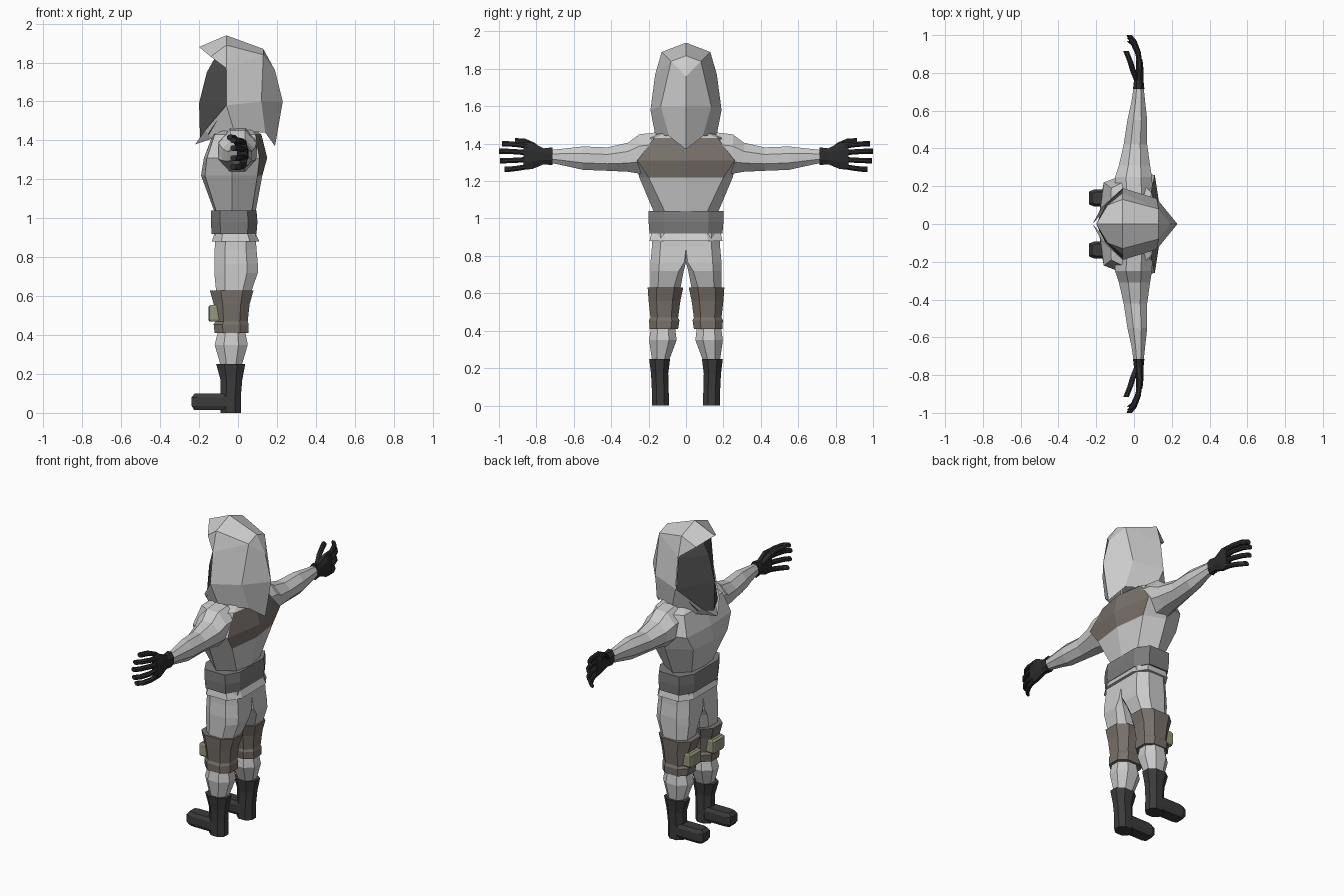
import bpy, bmesh


def material(name, rgb):
    m = bpy.data.materials.new(name)
    m.diffuse_color = (*rgb, 1)
    return m


BLACK = material("glove_black", (0.025, 0.025, 0.027))
BOOT = material("boot_black", (0.045, 0.045, 0.045))
MASK = material("mask_dark", (0.08, 0.08, 0.08))
BELT = material("belt_grey", (0.2, 0.2, 0.2))
BROWN = material("pad_brown", (0.19, 0.165, 0.145))
OLIVE = material("pouch_olive", (0.3, 0.31, 0.2))


def make(name, verts, faces, mats=(), mirror=True, slots=None):
    """Mesh object, mirrored left to right across y = 0."""
    me = bpy.data.meshes.new(name)
    me.from_pydata(verts, [], faces)
    for m in mats:
        me.materials.append(m)
    for i in slots or ():
        me.polygons[i].material_index = 1
    bm = bmesh.new()
    bm.from_mesh(me)
    bmesh.ops.remove_doubles(bm, verts=bm.verts, dist=0.0005)
    bmesh.ops.recalc_face_normals(bm, faces=bm.faces)
    bm.to_mesh(me)
    bm.free()
    ob = bpy.data.objects.new(name, me)
    bpy.context.collection.objects.link(ob)
    if mirror:
        mod = ob.modifiers.new("mirror", 'MIRROR')
        mod.use_axis = (False, True, False)
        mod.merge_threshold = 0.001
    return ob


def tube(name, rings, axis='z', mat=None, c=0.28, mirror=True):
    """Loft of chamfered rectangles: (t, x0, x1, b0, b1[, inner chamfer])."""
    verts, faces = [], []
    for t, a0, a1, b0, b1, *rest in rings:
        ci = rest[0] if rest else c
        u, v, ui, vi = (a1 - a0) * c, (b1 - b0) * c, (a1 - a0) * ci, (b1 - b0) * ci
        pts = [(a0 + u, b1), (a1 - u, b1), (a1, b1 - v), (a1, b0 + vi),
               (a1 - ui, b0), (a0 + ui, b0), (a0, b0 + vi), (a0, b1 - v)]
        verts += [(a, b, t) if axis == 'z' else (a, t, b) for a, b in pts]
    for r in range(len(rings) - 1):
        for k in range(8):
            j = (k + 1) % 8
            faces.append((r * 8 + k, r * 8 + j, r * 8 + 8 + j, r * 8 + 8 + k))
    n = len(verts)
    faces += [tuple(range(8)), tuple(range(n - 8, n))]
    return make(name, verts, faces, [mat] if mat else [], mirror)


# Hood: half shell, named points
P = dict(
    T=(-.06, 0, 1.94), V=(-.2, 0, 1.88), W=(-.14, .1, 1.83),
    S1=(-.06, .13, 1.89), S2=(-.06, .165, 1.77), S3=(-.06, .19, 1.58), S4=(-.02, .165, 1.45),
    B1=(.13, .08, 1.84), B3=(.12, .135, 1.6), B4=(.14, .09, 1.44),
    C1=(.13, 0, 1.87), C2=(.19, 0, 1.76), C3=(.23, 0, 1.6), C4=(.19, 0, 1.37),
    F1=(-.17, .09, 1.45), F2=(-.22, 0, 1.38), F3=(-.13, .1, 1.41))
keys = list(P)
hood = ["T V W S1", "S1 W S2", "T S1 B1 C1", "S1 S2 B1", "S2 S3 B3 B1", "C1 B1 C2",
        "B1 B3 C3 C2", "S3 S4 B4 B3", "B3 B4 C4 C3", "S3 F1 F3 S4", "F1 F2 F3"]
make("hood", list(P.values()), [[keys.index(k) for k in f.split()] for f in hood])

# Dark mask filling the hood opening
make("face_mask",
     [(-.11, 0, 1.84), (-.16, 0, 1.75), (-.2, 0, 1.59), (-.195, 0, 1.41),
      (-.065, .14, 1.81), (-.06, .163, 1.76), (-.06, .185, 1.58), (-.15, .1, 1.43)],
     [(0, 1, 5, 4), (1, 2, 6, 5), (2, 3, 7, 6)], [MASK])

# Torso: half rings from front centre to back centre, with brown yoke on the back
torso = [
    (1.03, [(-.12, 0), (-.11, .1), (-.03, .17), (.07, .11), (.09, 0)]),
    (1.22, [(-.19, 0), (-.17, .17), (-.03, .25), (.1, .2), (.125, 0)]),
    (1.31, [(-.175, 0), (-.16, .22), (-.03, .27), (.11, .26), (.15, 0)]),
    (1.43, [(-.13, 0), (-.12, .19), (0, .25), (.09, .17), (.12, 0)]),
    (1.46, [(-.1, 0), (-.06, .09), (0, .12), (.07, .1), (.08, 0)])]
tv = [(x, y, z) for z, ring in torso for x, y in ring]
tf = [(r * 5 + k, r * 5 + k + 1, r * 5 + k + 6, r * 5 + k + 5)
      for r in range(4) for k in range(4)]
grey = material("cloth_grey", (0.8, 0.8, 0.8))
make("torso", tv, tf, [grey, BROWN], slots=[7, 11])

# Sleeves
tube("sleeve", [(.16, -.1, .1, 1.25, 1.46), (.25, -.1, .095, 1.24, 1.45),
                (.31, -.08, .085, 1.25, 1.405), (.42, -.055, .07, 1.255, 1.38),
                (.55, -.035, .07, 1.26, 1.385), (.64, -.015, .06, 1.28, 1.375),
                (.735, 0, .05, 1.3, 1.365)], 'y', c=.3)

# Gloves: cuff and palm, four curled fingers, thumb
tube("glove_palm", [(.715, -.005, .055, 1.285, 1.38), (.76, .0, .05, 1.29, 1.375),
                    (.82, .01, .05, 1.265, 1.405), (.87, .01, .045, 1.26, 1.405)], 'y', BLACK)


def finger(name, path, r):
    tube(name, [(y, x - r, x + r, z - r, z + r) for x, y, z in path], 'y', BLACK)


for i, (z, dz, reach) in enumerate([(1.388, .012, .985), (1.352, .008, 1.0),
                                    (1.315, -.006, .995), (1.277, -.014, .97)]):
    s = reach - .85
    finger("finger_%d" % (i + 1), [(.03, .85, z), (.022, .85 + s * .4, z + dz * .6),
                                   (.0, .85 + s * .8, z + dz), (-.025, reach, z + dz)], .014)
finger("thumb", [(.015, .76, 1.35), (-.005, .81, 1.39), (-.02, .86, 1.412), (-.042, .915, 1.415)], .015)

# Belt and jacket hem
tube("belt", [(.92, -.135, .095, -.195, .195), (.98, -.14, .1, -.2, .2),
              (1.04, -.14, .095, -.2, .2)], mat=BELT, c=.2, mirror=False)
tube("jacket_hem", [(.88, -.135, .11, -.195, .195), (.925, -.12, .09, -.185, .185)],
     c=.2, mirror=False)

# Trousers: upper half meets at y = 0, crotch at z = 0.76
tube("trouser_leg", [(.92, -.115, .09, 0, .18, 0), (.84, -.12, .095, 0, .183, 0),
                     (.765, -.122, .102, 0, .19, .05), (.72, -.122, .102, .012, .19, .15),
                     (.6, -.11, .06, .035, .19)], c=.25)

# Knee pads with pouch
tube("knee_pad", [(.63, -.145, .08, .015, .205), (.56, -.125, .06, .03, .2),
                  (.47, -.115, .05, .042, .19), (.455, -.125, .055, .035, .197),
                  (.41, -.12, .055, .042, .195)], mat=BROWN, c=.25)
tube("knee_pouch", [(.47, -.148, -.09, .065, .165), (.48, -.152, -.09, .06, .17),
                    (.545, -.152, -.09, .06, .17), (.555, -.14, -.09, .065, .165)],
     mat=OLIVE, c=.08)

# Shins
tube("shin", [(.43, -.1, .035, .06, .185), (.35, -.12, .05, .05, .197),
              (.23, -.085, .015, .095, .18)])

# Boots: shaft and forward foot (lofted along z, toe rounded by ring sizes)
tube("boot_shaft", [(.25, -.112, .037, .085, .197), (.17, -.09, .022, .095, .187),
                    (.09, -.09, .015, .093, .183), (0, -.09, .015, .09, .183)], mat=BOOT)
tube("boot_foot", [(.015, -.225, -.02, .102, .172), (.035, -.238, -.02, .093, .182),
                   (.08, -.238, -.02, .093, .182), (.1, -.222, -.02, .105, .17)],
     mat=BOOT, c=.12)
